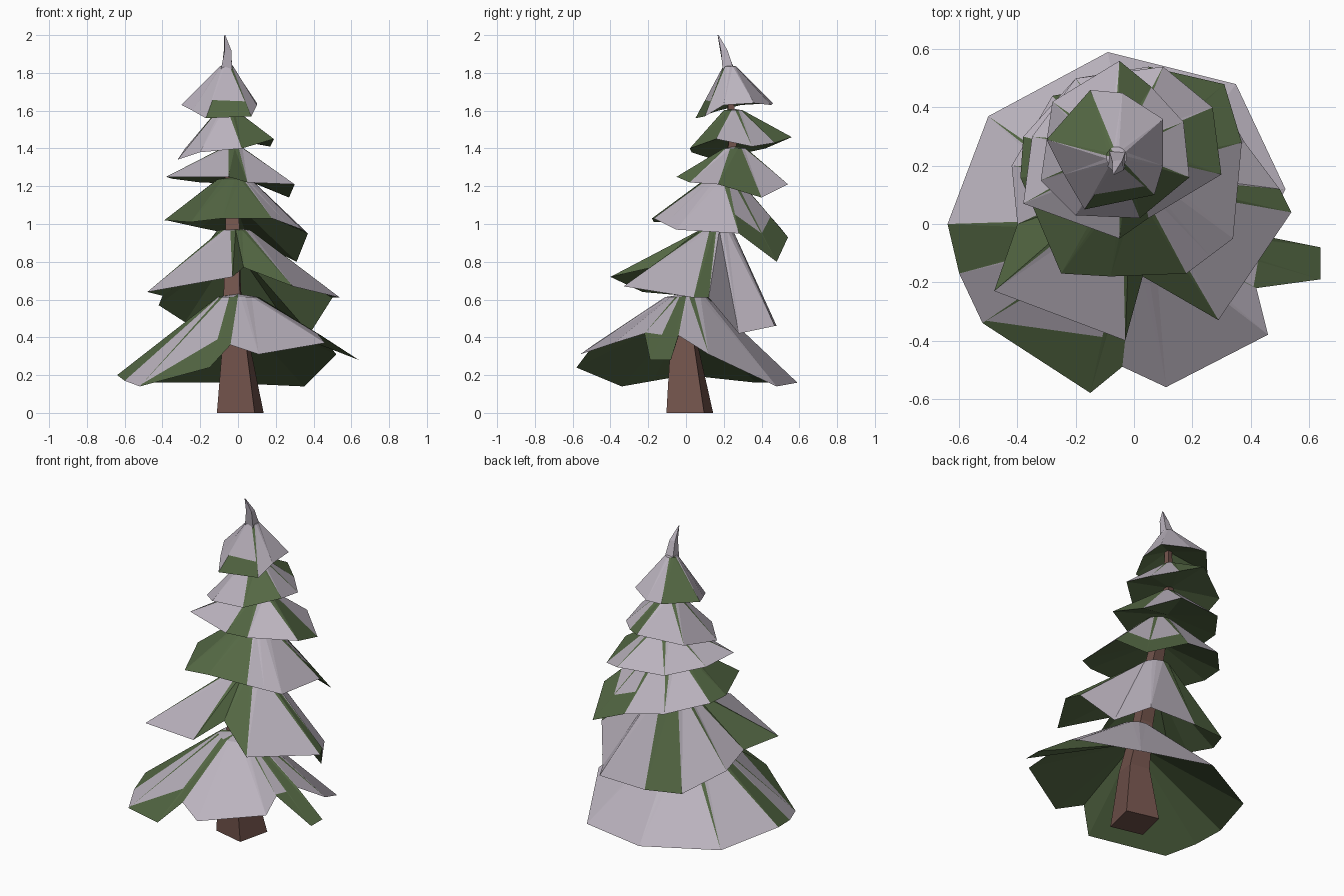
import bpy, bmesh, math
from mathutils import Vector

if "Cube" in bpy.data.objects:
    bpy.data.objects.remove(bpy.data.objects["Cube"])


def material(name, rgb):
    m = bpy.data.materials.new(name)
    m.diffuse_color = (*rgb, 1)
    m.use_nodes = True
    m.node_tree.nodes["Principled BSDF"].inputs["Base Color"].default_value = m.diffuse_color
    return m


SNOW = material("snow", (0.50, 0.455, 0.52))
GREEN = material("needle green", (0.09, 0.14, 0.058))
BARK = material("bark brown", (0.165, 0.085, 0.07))


def finish(bm, name, mats):
    bmesh.ops.recalc_face_normals(bm, faces=bm.faces[:])
    me = bpy.data.meshes.new(name)
    bm.to_mesh(me)
    bm.free()
    for m in mats:
        me.materials.append(m)
    ob = bpy.data.objects.new(name, me)
    bpy.context.collection.objects.link(ob)
    return ob


def tube(name, stations, sides, mat, turn=0.0, twist=0.0):
    """Flat-sided tapering tube through (x, y, z, radius) stations."""
    bm = bmesh.new()
    rings = []
    for k, (x, y, z, r) in enumerate(stations):
        rings.append([bm.verts.new((x + r * math.cos(a), y + r * math.sin(a), z))
                      for a in (math.tau * i / sides + turn + k * twist for i in range(sides))])
    for lo, hi in zip(rings, rings[1:]):
        for i in range(sides):
            j = (i + 1) % sides
            bm.faces.new((lo[i], lo[j], hi[j], hi[i]))
    bm.faces.new(rings[0][::-1])
    bm.faces.new(rings[-1])
    return finish(bm, name, [mat])


def tier(name, top, radius, rim, panels, depth=0.1, fringe=(0.97, 0.6)):
    """Drooping branch skirt. panels: s = snow, S = snow joined to the next panel,
    g = green, h = snow with a green fringe. Green wedges show between panels."""
    bm = bmesh.new()
    top = Vector(top)
    n = len(rim)
    outer = [bm.verts.new(p) for p in rim]
    inner = bm.verts.new(top - Vector((0, 0, depth)))
    crown = []

    def face(vs, green):
        bm.faces.new(vs).material_index = int(green)

    for i in range(n):
        a, b = Vector(rim[i]), Vector(rim[(i + 1) % n])
        pair = []
        for t in (0.25, 0.75):
            d = a.lerp(b, t) - top
            d.z = 0
            pair.append(bm.verts.new(top + d.normalized() * radius - Vector((0, 0, 0.15 * radius))))
        crown.append(pair)
    peak = bm.verts.new(top)
    for i in range(n):
        j = (i + 1) % n
        a, b, (p, q) = outer[i], outer[j], crown[i]
        kind = panels[i]
        if kind == "h":
            m1 = bm.verts.new(p.co.lerp(a.co, fringe[0]))
            m2 = bm.verts.new(q.co.lerp(b.co, fringe[1]))
            face((p, m1, m2, q), False)
            face((m1, a, b, m2), True)
            face((q, m2, b), True)
            face((p, a, m1), True)
        else:
            face((a, b, q), kind == "g")
            face((a, q, p), kind == "g")
        face((b, crown[j][0], q), kind != "S")
        face((p, q, peak), kind == "g")
        face((q, crown[j][0], peak), kind == "g")
        face((b, a, inner), True)
    return finish(bm, name, [SNOW, GREEN])


# Leaning trunk
tube("trunk", [(0.012, 0.02, 0, 0.145), (-0.01, -0.01, 0.36, 0.09), (-0.03, 0.04, 0.65, 0.06),
               (-0.03, 0.14, 1.0, 0.052), (-0.05, 0.245, 1.42, 0.03), (-0.06, 0.23, 1.8, 0.018)],
     4, BARK, 0.55, 0.08)

# Branch skirts, rims listed counter-clockwise starting on the left
tier("lowest_branches", (0, 0.0, 0.63), 0.11,
     [(-.64, 0, .2), (-.6, -.17, .17), (-.52, -.34, .14), (-.15, -.58, .24), (-.04, -.49, .36),
      (.11, -.56, .31), (.46, -.38, .37), (.42, -.22, .42), (.64, -.19, .28), (.64, -.08, .28),
      (.44, -.04, .41), (.52, .12, .31), (.35, .48, .14), (-.09, .59, .16), (-.5, .37, .16)],
     "gshgSSshggsSSss")
tier("second_branches", (-.02, .16, .98), 0.09,
     [(-.48, -.23, .64), (-.03, -.4, .72), (.03, -.18, .77), (.29, -.33, .67), (.54, .04, .61),
      (.5, .12, .61), (.38, .28, .42), (.27, .47, .46), (-.05, .48, .46), (-.28, .44, .48),
      (-.42, .2, .57), (-.4, 0, .62)],
     "sggsgSSsgssg")
tier("third_branches", (-.02, .19, 1.25), 0.09,
     [(-.39, .16, 1.02), (-.25, -.17, 1.01), (-.08, -.18, 1.03), (.18, -.17, 1.03), (.26, -.11, 1.0),
      (.34, -.05, .97), (.37, .28, .95), (.31, .48, .8), (.05, .54, .93), (-.2, .5, .98), (-.38, .3, 1.02)],
     "gggSSshhssg", 0.13, (0.65, 0.65))
tier("fourth_branches", (-.03, .26, 1.41), 0.06,
     [(-.38, .07, 1.25), (-.05, -.05, 1.25), (.05, .02, 1.22), (.3, .17, 1.21), (.27, .4, 1.14),
      (.1, .54, 1.21), (-.2, .5, 1.22), (-.35, .3, 1.24)],
     "sgsgssss", 0.14)
tier("fifth_branches", (-.06, .25, 1.61), 0.05,
     [(-.32, .15, 1.34), (-.2, .03, 1.38), (.02, .02, 1.4), (.19, .16, 1.45), (.17, .35, 1.41),
      (.06, .47, 1.43), (-.05, .56, 1.46), (-.28, .42, 1.4)],
     "Ssgssgss", 0.15)
tier("top_branches", (-.06, .23, 1.84), 0.035,
     [(-.3, .29, 1.63), (-.24, .17, 1.6), (-.17, .05, 1.56), (.07, .1, 1.57), (.1, .2, 1.63),
      (.1, .36, 1.64), (-.04, .45, 1.63), (-.15, .46, 1.64)],
     "SShSSSsg", 0.13, (0.65, 0.7))

# Crooked snowy tip
tube("tip", [(-.06, .23, 1.8, .045), (-.055, .2, 1.92, .025), (-.07, .17, 2.0, .003)], 4, SNOW, 0.7, 0.2)
